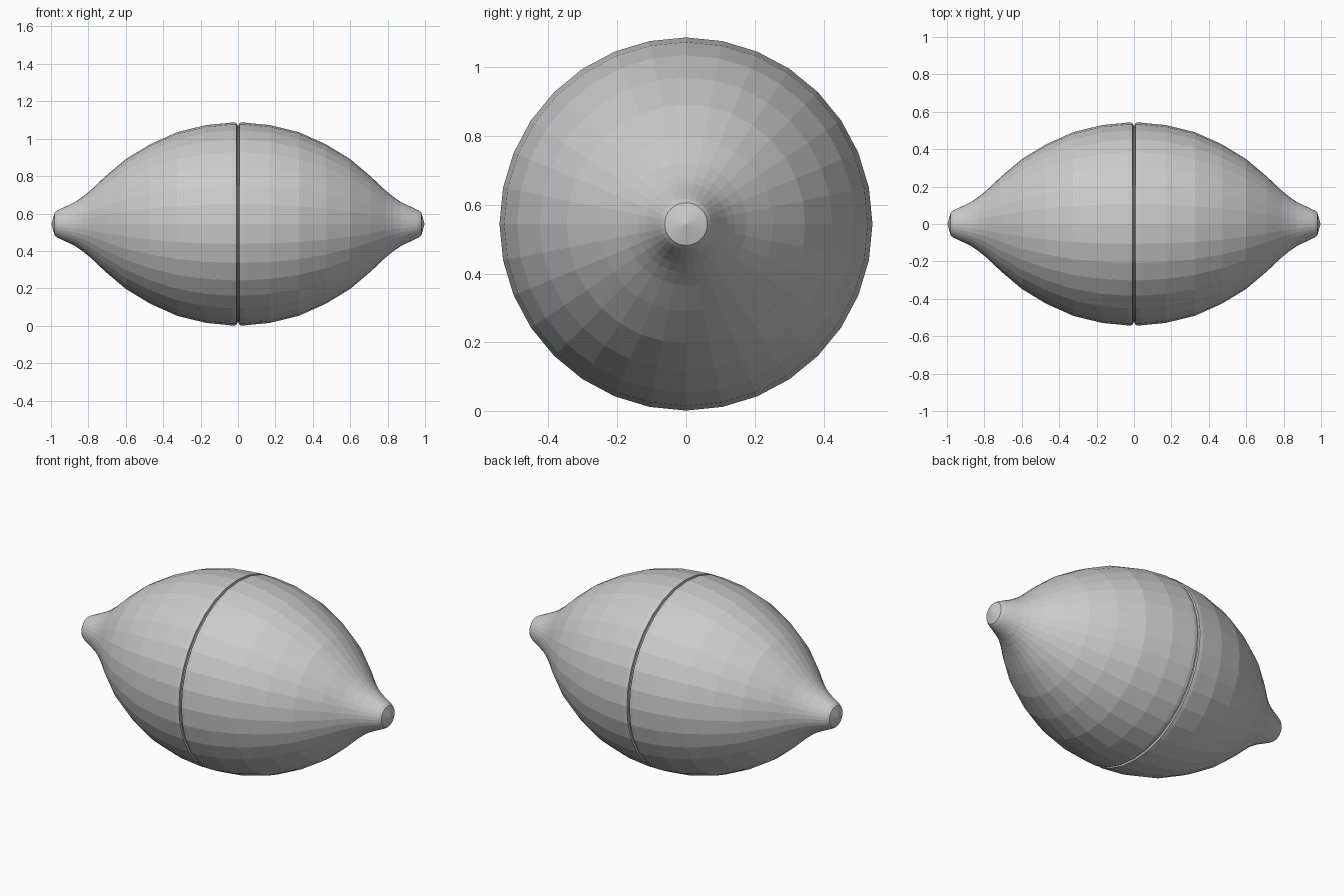
import bpy, bmesh
from math import cos, sin, pi

if "Cube" in bpy.data.objects:
    bpy.data.objects.remove(bpy.data.objects["Cube"])

SEGS = 32
CZ = 0.544

# (distance from middle, radius): recessed core, cut rim, belly, neck, nipple
HALF = [(0.0, 0.0), (0.0, 0.525), (0.006, 0.53), (0.008, 0.541), (0.03, 0.5425),
        (0.17, 0.529), (0.325, 0.491), (0.47, 0.426), (0.60, 0.347),
        (0.71, 0.254), (0.79, 0.178), (0.835, 0.142), (0.87, 0.119),
        (0.905, 0.101), (0.94, 0.085), (0.965, 0.073), (0.98, 0.062),
        (0.997, 0.0)]


def fruit_half(name, side):
    """Lathe the profile about the x axis."""
    bm = bmesh.new()
    rings = []
    for d, r in HALF:
        x = side * d
        if r == 0:
            rings.append([bm.verts.new((x, 0, CZ))])
        else:
            rings.append([bm.verts.new((x, r * cos(2 * pi * i / SEGS),
                                        CZ + r * sin(2 * pi * i / SEGS)))
                          for i in range(SEGS)])
    for a, b in zip(rings, rings[1:]):
        for i in range(SEGS):
            j = (i + 1) % SEGS
            if len(a) == 1:
                bm.faces.new((a[0], b[i], b[j]))
            elif len(b) == 1:
                bm.faces.new((a[i], a[j], b[0]))
            else:
                bm.faces.new((a[i], a[j], b[j], b[i]))
    bmesh.ops.recalc_face_normals(bm, faces=bm.faces)
    mesh = bpy.data.meshes.new(name)
    bm.to_mesh(mesh)
    bm.free()
    obj = bpy.data.objects.new(name, mesh)
    bpy.context.collection.objects.link(obj)


# Two lemon halves meeting at a thin cut line
fruit_half("lemon_half_right", 1)
fruit_half("lemon_half_left", -1)
